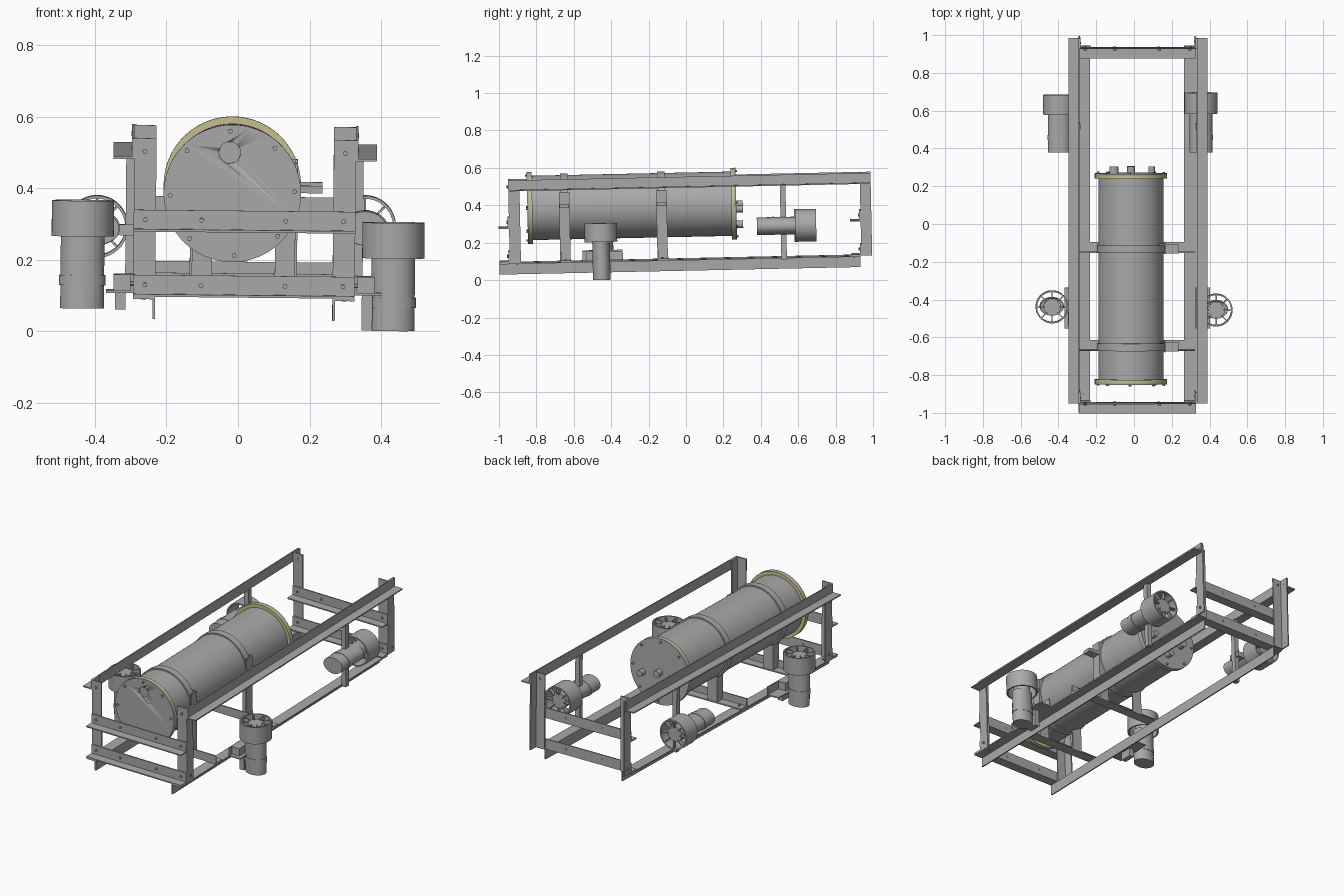
import bpy, bmesh, math
from mathutils import Matrix, Vector

if "Cube" in bpy.data.objects:
    bpy.data.objects.remove(bpy.data.objects["Cube"])

# The whole assembly leans slightly back and to one side
LEAN = Matrix.Rotation(0.021, 4, 'X') @ Matrix.Rotation(0.01, 4, 'Y')


def material(name, rgb):
    m = bpy.data.materials.new(name)
    m.use_nodes = True
    m.diffuse_color = (*rgb, 1)
    m.node_tree.nodes["Principled BSDF"].inputs["Base Color"].default_value = (*rgb, 1)
    return m


GREY = material("metal grey", (0.4, 0.4, 0.4))
YELLOW = material("pale yellow", (0.56, 0.54, 0.28))


def finish(name, bm, mat=GREY):
    bmesh.ops.recalc_face_normals(bm, faces=bm.faces)
    me = bpy.data.meshes.new(name)
    bm.to_mesh(me)
    bm.free()
    me.materials.append(mat)
    me.shade_smooth()
    me.set_sharp_from_angle(angle=math.radians(35))
    ob = bpy.data.objects.new(name, me)
    bpy.context.scene.collection.objects.link(ob)
    ob.matrix_world = LEAN
    return ob


def prism(name, axis, a, b, pts):
    """Extrude a 2D outline along an axis; pts use the other two axes in xyz order."""
    bm = bmesh.new()
    rest = [i for i in range(3) if i != axis]
    vs = []
    for p in pts:
        co = Vector((0, 0, 0))
        co[axis], co[rest[0]], co[rest[1]] = a, p[0], p[1]
        vs.append(bm.verts.new(co))
    geo = bmesh.ops.extrude_face_region(bm, geom=[bm.faces.new(vs)])["geom"]
    step = Vector((0, 0, 0))
    step[axis] = b - a
    bmesh.ops.translate(bm, vec=step, verts=[g for g in geo if isinstance(g, bmesh.types.BMVert)])
    # keep the start cap so the prism stays closed
    bmesh.ops.holes_fill(bm, edges=[e for e in bm.edges if e.is_boundary])
    return finish(name, bm)


def angle_iron(name, axis, a, b, u, v, du, dv, t=0.007):
    """L-section with its corner at (u, v) and signed flange widths du, dv."""
    tu, tv = math.copysign(t, du), math.copysign(t, dv)
    return prism(name, axis, a, b, [(u, v), (u + du, v), (u + du, v + tv),
                                    (u + tu, v + tv), (u + tu, v + dv), (u, v + dv)])


def box(name, x0, x1, y0, y1, z0, z1):
    return prism(name, 2, z0, z1, [(x0, y0), (x1, y0), (x1, y1), (x0, y1)])


def rod(name, axis, start, length, r, mat=GREY, segs=48, sx=1.0, inner=0):
    """Cylinder, or tube when inner is set, growing from start along an axis."""
    bm = bmesh.new()
    loops = [[bm.verts.new((rr * sx * math.cos(k * math.tau / segs),
                            rr * math.sin(k * math.tau / segs), h)) for k in range(segs)]
             for rr, h in ([(r, 0), (r, length)] + ([(inner, length), (inner, 0)] if inner else []))]
    pairs = list(zip(loops, loops[1:] + loops[:1])) if inner else [(loops[0], loops[1])]
    for p, q in pairs:
        for k in range(segs):
            j = (k + 1) % segs
            bm.faces.new((p[k], p[j], q[j], q[k]))
    if not inner:
        bm.faces.new(loops[0])
        bm.faces.new(loops[1])
    turn = {0: Matrix.Rotation(math.pi / 2, 4, 'Y'),
            1: Matrix.Rotation(-math.pi / 2, 4, 'X'), 2: Matrix()}[axis]
    bm.transform(Matrix.Translation(start) @ turn)
    return finish(name, bm, mat)


def bolt(axis, x, y, z):
    start = Vector((x, y, z))
    start[axis] -= 0.008
    rod("bolt", axis, start, 0.016, 0.007, segs=6)


# Frame: rails and corner posts, outer faces at XL and XR
XL, XR, W = -0.295, 0.325, 0.062
for side, x, s in (("right", XL, -1), ("left", XR, 1)):
    angle_iron("top_rail_" + side, 1, -0.94, 0.995, x, 0.498, s * 0.058, 0.058)
    angle_iron("bottom_rail_" + side, 1, -0.995, 0.935, x - s * W, 0.115, s * W, -0.062)
    angle_iron("front_post_" + side, 2, 0.115, 0.557, x, -0.94, -s * W, 0.06)
    angle_iron("back_post_" + side, 2, 0.115, 0.554, x, 0.94, -s * W, 0.058)
    for y in (-0.91, 0.97):
        bolt(0, x, y, 0.53)
        bolt(0, x, y, 0.15)
    for y in (-0.9, 0.9):
        bolt(2, x - s * 0.03, y, 0.113)
    for y in (-0.94, 0.945):
        bolt(1, x - s * 0.03, y, 0.52)

# Cross members at both ends, shelf flange at the bottom facing forward
for z, level in ((0.115, "lower"), (0.297, "upper")):
    for y, end in ((-0.94, "front"), (0.94, "back")):
        angle_iron(level + "_bar_" + end, 0, XL, XR, y, z, -0.056, 0.06)
        for x in (-0.262, -0.105, 0.13, 0.292):
            bolt(1, x, y - 0.006, z + 0.032)

# Pressure hull with sealing flanges and end caps
CX, CZ = -0.02, 0.403
rod("hull", 1, (CX, -0.825, CZ), 1.08, 0.172, segs=96)
rod("front_flange", 1, (CX, -0.829, CZ), 0.016, 0.192, YELLOW, 96)
rod("back_flange", 1, (CX, 0.25, CZ), 0.016, 0.192, YELLOW, 96)
front_cap = rod("front_cap", 1, (CX, -0.84, CZ), 0.011, 0.192, segs=96)
rod("back_cap", 1, (CX, 0.266, CZ), 0.011, 0.192, segs=96)
for k in range(8):
    a = math.tau * (k + 0.05) / 8
    for y in (-0.84, 0.277):
        bolt(1, CX + 0.174 * math.cos(a), y, CZ + 0.174 * math.sin(a))

# Round port sunk into the front cap
cutter = rod("port_cutter", 1, (-0.028, -0.86, 0.517), 0.028, 0.03)
cutter.hide_render = True
cutter.hide_set(True)
cut = front_cap.modifiers.new("port", 'BOOLEAN')
cut.operation = 'DIFFERENCE'
cut.object = cutter

# Cable connectors on the back cap
for x, z, r in ((-0.11, 0.385, 0.024), (-0.02, 0.4, 0.02), (0.09, 0.375, 0.018), (-0.02, 0.292, 0.02)):
    rod("connector", 1, (x, 0.27, z), 0.042, r, segs=24)

# Cradles: band, cross bar, legs and clamp tab
for y, place in ((-0.642, "front"), (-0.122, "back")):
    rod("band_" + place, 1, (CX, y - 0.02, CZ), 0.04, 0.18, segs=96, inner=0.17)
    angle_iron("cradle_bar_" + place, 0, XL, XR, y - 0.028, 0.115, 0.058, 0.05)
    angle_iron("cradle_leg_right_" + place, 2, 0.115, 0.36, -0.137, y + 0.028, 0.062, -0.056)
    angle_iron("cradle_leg_left_" + place, 2, 0.115, 0.485, 0.163, y + 0.028, -0.062, -0.056)
    box("clamp_tab_" + place, 0.14, 0.232, y - 0.025, y + 0.025, 0.402, 0.422)
    for x in (-0.262, 0.292):
        bolt(2, x, y, 0.12)


def thruster(name, axis, c, body, duct):
    """Motor body growing from c along the axis, topped by an open duct with a rotor."""
    c = Vector(c)
    up = Vector((0, 0, 0))
    up[axis] = 1
    rod(name + "_motor", axis, c, body, 0.047, sx=1.3)
    rod(name + "_collar", axis, c + up * 0.065, 0.028, 0.049, sx=1.32)
    mouth = c + up * body
    rod(name + "_duct", axis, mouth, duct, 0.087, inner=0.079)
    rod(name + "_hub", axis, mouth - up * 0.01, duct - 0.005, 0.046)
    bm = bmesh.new()
    for k in range(8):
        made = bmesh.ops.create_cube(bm, size=1)["verts"]
        place = (Matrix.Rotation(math.tau * k / 8, 4, 'Z') @ Matrix.Translation((0.06, 0, duct - 0.015))
                 @ Matrix.Diagonal((0.042, 0.006, 0.02, 1)))
        bmesh.ops.transform(bm, matrix=place, verts=made)
    turn = Matrix.Rotation(-math.pi / 2, 4, 'X') if axis == 1 else Matrix()
    bm.transform(Matrix.Translation(mouth) @ turn)
    finish(name + "_spokes", bm)


# Vertical thrusters with their mounting blocks
thruster("lift_thruster_left", 2, (0.432, -0.45, 0.015), 0.203, 0.1)
thruster("lift_thruster_right", 2, (-0.437, -0.432, 0.069), 0.202, 0.1)
for side, x, s, z in (("right", XL, -1, 0.068), ("left", XR, 1, 0.016)):
    angle_iron("thruster_bracket_" + side, 1, -0.55, -0.335, x, 0.115, s * 0.075, 0.052)
    box("thruster_block_" + side, x, x + s * 0.055, -0.53, -0.43, 0.115, 0.167)
    box("motor_lug_" + side, x + s * 0.02, x + s * 0.05, -0.48, -0.41, z, 0.115)

# Horizontal thrusters hung on upright struts
thruster("drive_thruster_left", 1, (0.352, 0.385, 0.283), 0.205, 0.112)
thruster("drive_thruster_right", 1, (-0.397, 0.385, 0.276), 0.2, 0.105)
for side, x, s in (("right", XL, -1), ("left", XR, 1)):
    box("strut_" + side, x - s * 0.006, x + s * 0.022, 0.512, 0.542, 0.1, 0.5)
    box("strut_clip_" + side, x, x + s * 0.05, 0.49, 0.56, 0.255, 0.285)
